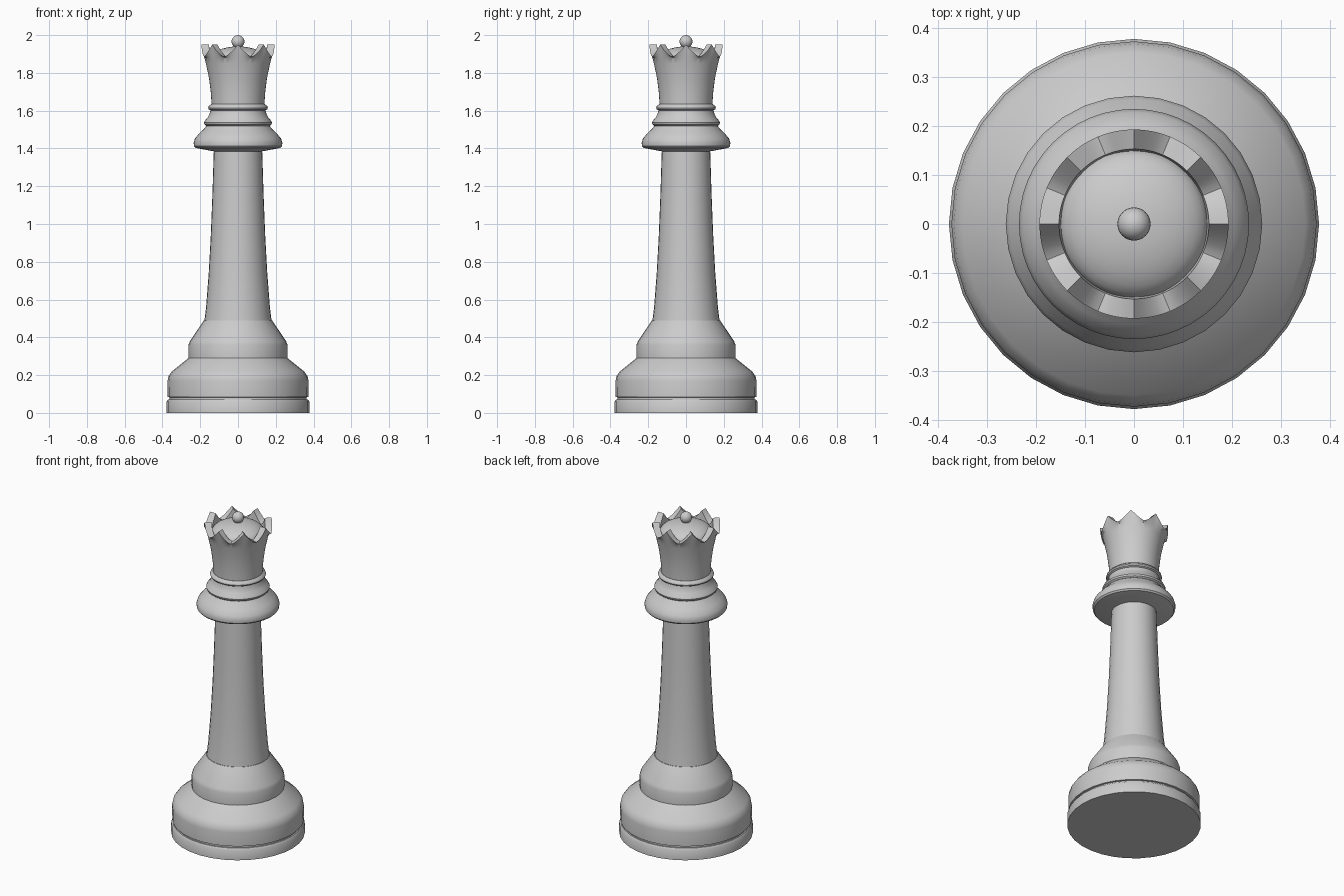
import bpy, bmesh, math

cube = bpy.data.objects.get("Cube")
if cube:
    bpy.data.objects.remove(cube, do_unlink=True)

gray = bpy.data.materials.new("pale_gray")
gray.use_nodes = True
gray.diffuse_color = (0.6, 0.6, 0.6, 1)
gray.node_tree.nodes["Principled BSDF"].inputs["Base Color"].default_value = (0.6, 0.6, 0.6, 1)


def lathe(name, profile, sides=32, lift=None, sharp=35):
    """Spin (radius, height) points about z; lift(i, angle, z) may move a point."""
    bm = bmesh.new()
    rings = []
    for i, (r, z) in enumerate(profile):
        if r == 0:
            rings.append([bm.verts.new((0, 0, z))])
            continue
        ring = []
        for k in range(sides):
            a = math.tau * k / sides
            h = lift(i, a, z) if lift else z
            ring.append(bm.verts.new((r * math.cos(a), r * math.sin(a), h)))
        rings.append(ring)
    for low, high in zip(rings, rings[1:]):
        for k in range(sides):
            n = (k + 1) % sides
            if len(low) == 1:
                bm.faces.new((low[0], high[n], high[k]))
            elif len(high) == 1:
                bm.faces.new((low[k], low[n], high[0]))
            else:
                bm.faces.new((low[k], low[n], high[n], high[k]))
    mesh = bpy.data.meshes.new(name)
    bm.to_mesh(mesh)
    bm.free()
    mesh.materials.append(gray)
    obj = bpy.data.objects.new(name, mesh)
    bpy.context.collection.objects.link(obj)
    bpy.ops.object.select_all(action="DESELECT")
    obj.select_set(True)
    bpy.context.view_layer.objects.active = obj
    bpy.ops.object.shade_smooth_by_angle(angle=math.radians(sharp))
    return obj


# Foot disc and stepped base
lathe("foot_disc", [(0, 0), (0.378, 0), (0.378, 0.06), (0.37, 0.072), (0, 0.072)])
lathe("base", [(0, 0.06), (0.362, 0.06), (0.362, 0.082), (0.372, 0.084), (0.373, 0.17),
               (0.368, 0.195), (0.35, 0.22), (0.262, 0.29), (0.262, 0.36), (0.255, 0.38),
               (0.18, 0.49), (0, 0.49)])

# Tapered shaft
lathe("shaft", [(0, 0.48), (0.178, 0.485), (0.169, 0.56), (0.155, 0.74), (0.144, 0.94),
                (0.136, 1.14), (0.128, 1.39), (0, 1.39)])

# Flared collar with two neck rings
lathe("collar", [(0, 1.385), (0.13, 1.385), (0.225, 1.403), (0.233, 1.412), (0.235, 1.43),
                 (0.228, 1.452), (0.205, 1.48), (0.18, 1.503), (0.165, 1.523), (0, 1.523)], 48)
lathe("neck_rings", [(0, 1.52), (0.168, 1.52), (0.177, 1.527), (0.18, 1.537), (0.175, 1.547),
                     (0.16, 1.565), (0.15, 1.585), (0.146, 1.602), (0.155, 1.607),
                     (0.158, 1.615), (0.155, 1.624), (0.142, 1.634), (0, 1.634)], 48)

# Crown with eight scalloped points
crown = [(0, 1.63), (0.14, 1.63), (0.143, 1.69), (0.153, 1.77), (0.17, 1.85),
         (0.178, 1.88), (0.193, 1.95), (0.153, 1.95), (0.148, 1.87), (0, 1.87)]
RIM = (6, 7)


def scallop(i, angle, z):
    if i not in RIM:
        return z
    turn = (angle / (math.tau / 8)) % 1
    return 1.885 + 0.065 * (2 * abs(turn - 0.5)) ** 1.4


lathe("crown", crown, 96, scallop, 40)

# Domed cap and finial ball
dome = [(0.152 * math.cos(t * math.pi / 16), 1.87 + 0.07 * math.sin(t * math.pi / 16))
        for t in range(8)]
lathe("cap_dome", [(0, 1.86), (0.152, 1.86)] + dome + [(0, 1.94)], 48, None, 60)
bpy.ops.mesh.primitive_uv_sphere_add(segments=24, ring_count=12, radius=0.034,
                                     location=(0, 0, 1.966))
ball = bpy.context.object
ball.name = "finial_ball"
ball.data.materials.append(gray)
bpy.ops.object.shade_smooth()
